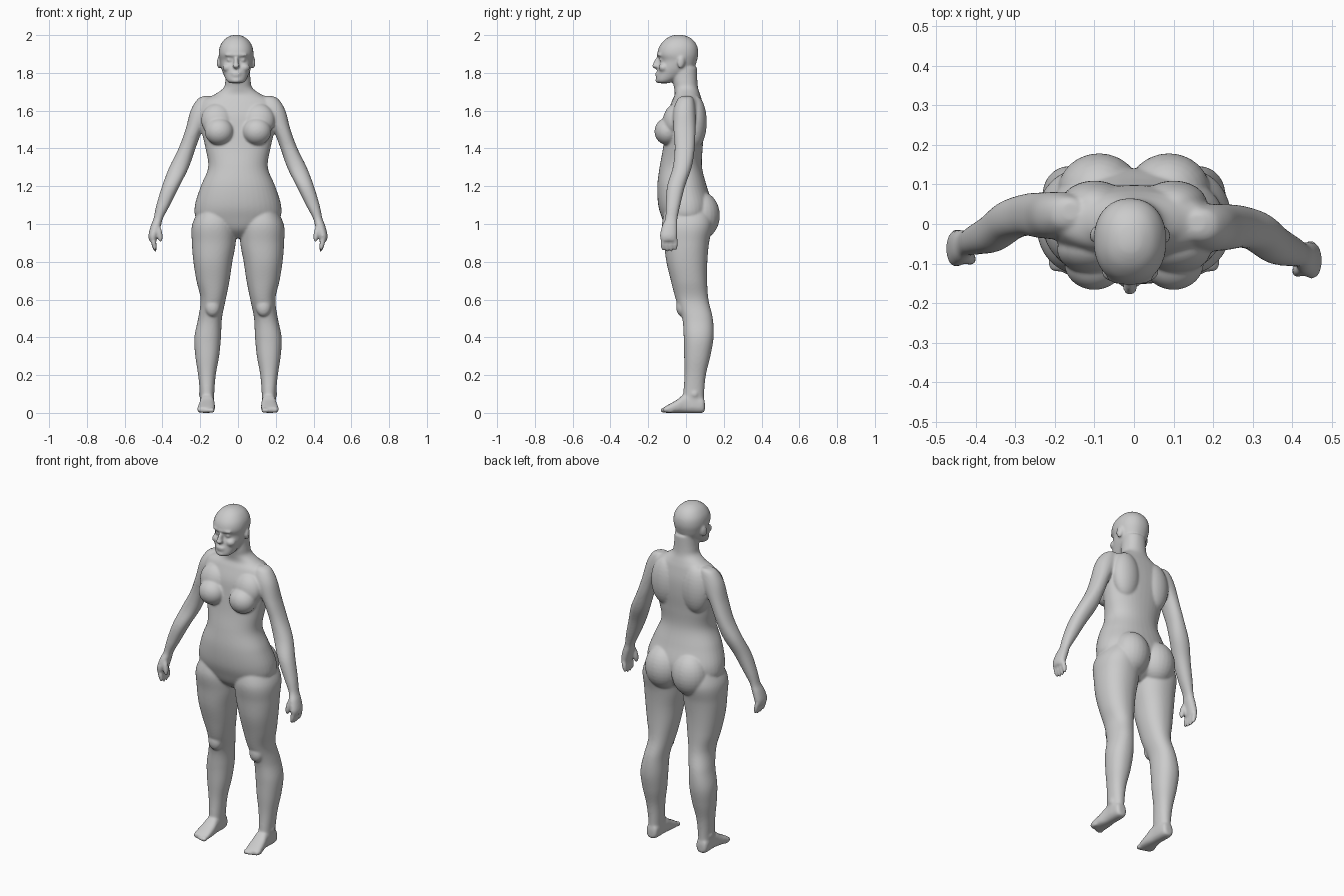
import bpy
import bmesh
from math import cos, sin, pi, copysign
from mathutils import Matrix, Vector, Euler

default_cube = bpy.data.objects.get("Cube")
if default_cube:
    bpy.data.objects.remove(default_cube, do_unlink=True)

SEGMENTS = 40
STEPS = 6
bm = bmesh.new()


def spline(rows):
    """Smoothly resample a list of section rows."""
    rows = [Vector(row) for row in rows]
    result = []
    for i in range(len(rows) - 1):
        before = rows[max(i - 1, 0)]
        start, end = rows[i], rows[i + 1]
        after = rows[min(i + 2, len(rows) - 1)]
        for step in range(STEPS):
            t = step / STEPS
            slope_a = (end - before) / 2
            slope_b = (after - start) / 2
            result.append(start * (2 * t**3 - 3 * t**2 + 1)
                          + slope_a * (t**3 - 2 * t**2 + t)
                          + end * (3 * t**2 - 2 * t**3)
                          + slope_b * (t**3 - t**2))
    result.append(rows[-1])
    return result


def rounded(value, power):
    return copysign(abs(value) ** (2 / power), value)


def loft(rows, place, power=2.2):
    """Skin closed sections; each row is position, low a, high a, low b, high b."""
    rings = []
    for t, a_low, a_high, b_low, b_high in spline(rows):
        ring = []
        for k in range(SEGMENTS):
            angle = 2 * pi * k / SEGMENTS
            a = (a_low + a_high) / 2 + (a_high - a_low) / 2 * rounded(cos(angle), power)
            b = (b_low + b_high) / 2 + (b_high - b_low) / 2 * rounded(sin(angle), power)
            ring.append(bm.verts.new(place(t, a, b)))
        rings.append(ring)
    for low, high in zip(rings, rings[1:]):
        for k in range(SEGMENTS):
            n = (k + 1) % SEGMENTS
            bm.faces.new((low[k], low[n], high[n], high[k]))
    bm.faces.new(rings[0])
    bm.faces.new(rings[-1])


def blob(center, radii, rotation=(0, 0, 0)):
    """Add an ellipsoid."""
    matrix = Matrix.LocRotScale(Vector(center), Euler(rotation), Vector(radii))
    bmesh.ops.create_uvsphere(bm, u_segments=24, v_segments=16, radius=1, matrix=matrix)


def centred(rows):
    """Turn height, half width, front, back into full section rows."""
    return [(z, -half, half, front, back) for z, half, front, back in rows]


# Torso and neck
torso = [
    (.925, .03, -.05, .05),
    (.97, .14, -.10, .11),
    (1.03, .22, -.127, .13),
    (1.1, .228, -.147, .14),
    (1.2, .197, -.152, .11),
    (1.3, .158, -.14, .085),
    (1.4, .172, -.122, .088),
    (1.5, .195, -.11, .097),
    (1.58, .21, -.10, .097),
    (1.65, .19, -.075, .085),
    (1.685, .125, -.06, .075),
    (1.72, .077, -.063, .064),
    (1.76, .067, -.07, .06),
    (1.83, .062, -.07, .058),
]
loft(centred(torso), lambda z, x, y: (x, y, z))

# Head, set slightly to one side of the body's centre line
HEAD_X = -.01
head = [
    (1.745, .03, -.145, -.09),
    (1.758, .05, -.158, -.06),
    (1.8, .07, -.154, .015),
    (1.83, .08, -.147, .045),
    (1.865, .086, -.139, .058),
    (1.9, .092, -.151, .065),
    (1.94, .086, -.141, .06),
    (1.975, .064, -.113, .037),
    (1.995, .034, -.08, .003),
    (2.001, .01, -.055, -.03),
]
loft(centred(head), lambda z, x, y: (x + HEAD_X, y, z))

# Nose, brow, mouth and chin
blob((HEAD_X, -.152, 1.852), (.013, .02, .034), (-.3, 0, 0))
blob((HEAD_X, -.16, 1.837), (.019, .021, .013))
blob((HEAD_X, -.136, 1.895), (.062, .019, .012))
blob((HEAD_X, -.15, 1.797), (.029, .014, .007))
blob((HEAD_X, -.149, 1.785), (.026, .014, .007))
blob((HEAD_X, -.148, 1.76), (.027, .015, .014))

# Limb sections for the left side: height, inner, outer, front, back
leg = [
    (1.1, .05, .19, -.10, .12),
    (1.0, .012, .242, -.128, .14),
    (.9, .012, .244, -.116, .122),
    (.8, .03, .236, -.104, .113),
    (.7, .045, .22, -.08, .112),
    (.6, .065, .198, -.054, .119),
    (.5, .085, .211, -.02, .142),
    (.4, .09, .231, -.012, .146),
    (.3, .1, .226, -.01, .129),
    (.2, .118, .211, -.008, .105),
    (.1, .126, .201, -.015, .096),
    (.03, .13, .2, -.02, .098),
]
arm = [
    (1.678, .14, .18, -.02, .025),
    (1.66, .12, .215, -.045, .04),
    (1.6, .12, .251, -.067, .05),
    (1.5, .185, .278, -.066, .05),
    (1.4, .225, .315, -.06, .046),
    (1.3, .26, .364, -.07, .03),
    (1.2, .31, .402, -.1, -.005),
    (1.1, .36, .432, -.107, -.03),
    (1.03, .397, .447, -.11, -.045),
    (.99, .408, .462, -.127, -.045),
    (.94, .423, .474, -.138, -.046),
    (.91, .432, .47, -.132, -.05),
]
# Foot sections from heel to toe: depth, inner, outer, sole, top
foot = [
    (.1, .15, .18, .015, .05),
    (.085, .13, .198, 0, .085),
    (0, .126, .2, 0, .1),
    (-.05, .122, .209, 0, .068),
    (-.1, .124, .216, 0, .04),
    (-.12, .135, .208, .003, .028),
]

for side in (1, -1):
    arm_y = 0 if side > 0 else .03

    loft(leg, lambda z, x, y: (side * x, y, z))
    loft(arm, lambda z, x, y: (side * x, y + arm_y, z))
    loft(foot, lambda y, x, z: (side * x, y, z), power=2.6)

    # Toes, largest on the inside
    for i in range(5):
        size = .014 - .001 * i
        blob((side * (.137 + .0165 * i), -.118 + .004 * i * i / 2, size),
             (size, .019, size))

    # Fingers and thumb
    for i in range(4):
        length = .04 if i in (1, 2) else .033
        blob((side * .446, -.122 + .022 * i + arm_y, .9),
             (.014, .0135, length + .01), (0, side * .2, 0))
    blob((side * .415, -.117 + arm_y, .948), (.015, .017, .046), (-.1, side * .15, 0))

    # Chest, shoulder blades and buttocks
    blob((side * .1, -.098, 1.49), (.077, .069, .072))
    blob((side * .11, -.065, 1.55), (.085, .058, .09), (-.2, 0, 0))
    blob((side * .1, .05, 1.54), (.085, .06, .14))
    blob((side * .088, .082, 1.045), (.105, .097, .125))

    # Kneecaps and ankle bones
    blob((side * .135, -.022, .56), (.04, .03, .05))
    blob((side * .195, .045, .1), (.013, .02, .02))

    # Ears, cheeks and eyes
    blob((HEAD_X + side * .089, -.025, 1.857), (.012, .021, .034), (-.15, 0, side * .35))
    blob((HEAD_X + side * .043, -.118, 1.828), (.03, .028, .024))
    blob((HEAD_X + side * .034, -.128, 1.868), (.016, .014, .01))

bmesh.ops.recalc_face_normals(bm, faces=bm.faces)
parts_mesh = bpy.data.meshes.new("body_parts")
bm.to_mesh(parts_mesh)
bm.free()

# Fuse the parts into one continuous skin
body = bpy.data.objects.new("body", parts_mesh)
bpy.context.collection.objects.link(body)
fuse = body.modifiers.new("fuse", "REMESH")
fuse.mode = "VOXEL"
fuse.voxel_size = .0055
soften = body.modifiers.new("soften", "SMOOTH")
soften.factor = .5
soften.iterations = 12

bpy.context.view_layer.update()
evaluated = body.evaluated_get(bpy.context.evaluated_depsgraph_get())
skin_mesh = bpy.data.meshes.new_from_object(evaluated)
body.modifiers.clear()
body.data = skin_mesh
bpy.data.meshes.remove(parts_mesh)
skin_mesh.shade_smooth()

# Plain grey colour
GREY = (.6, .6, .6, 1)
grey = bpy.data.materials.new("plain_grey")
grey.use_nodes = True
grey.diffuse_color = GREY
grey.node_tree.nodes["Principled BSDF"].inputs["Base Color"].default_value = GREY
skin_mesh.materials.clear()
skin_mesh.materials.append(grey)
